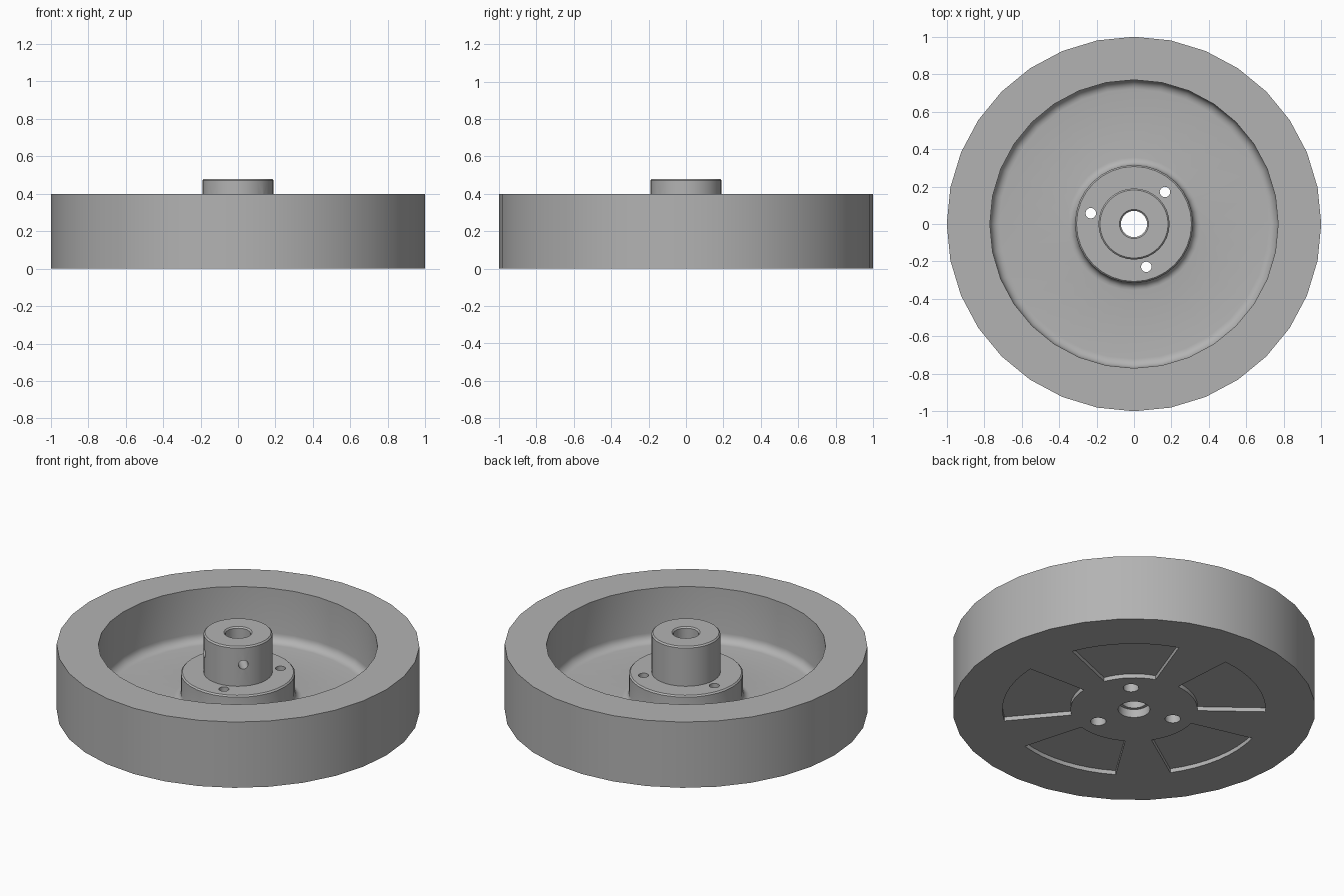
import bpy, bmesh, math
from math import sin, cos, pi, radians

if "Cube" in bpy.data.objects:
    bpy.data.objects.remove(bpy.data.objects["Cube"], do_unlink=True)

SIDES = 32
BOLT_TURN = radians(46)

grey = bpy.data.materials.new("plain grey")
grey.use_nodes = True
colour = (0.45, 0.45, 0.45, 1)
grey.diffuse_color = colour
grey.node_tree.nodes["Principled BSDF"].inputs["Base Color"].default_value = colour


def finish(name, bm):
    bmesh.ops.recalc_face_normals(bm, faces=bm.faces)
    mesh = bpy.data.meshes.new(name)
    bm.to_mesh(mesh)
    bm.free()
    mesh.materials.append(grey)
    obj = bpy.data.objects.new(name, mesh)
    bpy.context.collection.objects.link(obj)
    return obj


def lathe(name, profile):
    """Revolve a closed (radius, height) profile around z."""
    bm = bmesh.new()
    rings = [[bm.verts.new((r * cos(2 * pi * i / SIDES), r * sin(2 * pi * i / SIDES), z))
              for i in range(SIDES)] for r, z in profile]
    for k, ring in enumerate(rings):
        upper = rings[(k + 1) % len(rings)]
        for i in range(SIDES):
            j = (i + 1) % SIDES
            bm.faces.new((ring[i], ring[j], upper[j], upper[i]))
    return finish(name, bm)


def prism(name, outline, low, high):
    bm = bmesh.new()
    bottom = [bm.verts.new((x, y, low)) for x, y in outline]
    top = [bm.verts.new((x, y, high)) for x, y in outline]
    bm.faces.new(bottom)
    bm.faces.new(top)
    for i in range(len(outline)):
        j = (i + 1) % len(outline)
        bm.faces.new((bottom[i], bottom[j], top[j], top[i]))
    return finish(name, bm)


def arc(radius, start, end, steps, cx=0, cy=0):
    return [(cx + radius * cos(start + (end - start) * i / steps),
             cy + radius * sin(start + (end - start) * i / steps))
            for i in range(steps + 1)]


def drill(name, radius, cx, cy, low, high):
    return prism(name, arc(radius, 0, 2 * pi, 20, cx, cy)[:-1], low, high)


def cut(target, cutter):
    mod = target.modifiers.new("cut", "BOOLEAN")
    mod.operation = "DIFFERENCE"
    mod.solver = "EXACT"
    mod.object = cutter
    bpy.context.view_layer.objects.active = target
    bpy.ops.object.modifier_apply(modifier=mod.name)
    bpy.data.objects.remove(cutter, do_unlink=True)


# Tire band
tire = lathe("tire", [(0.82, 0), (1, 0), (1, 0.4), (0.82, 0.4)])

# Rim, dished web and stepped hub in one turned section
floor, fillet = 0.08, 0.05
section = [(0.088, 0), (0.82, 0), (0.82, 0.4), (0.77, 0.4)]
section += arc(fillet, 0, -pi / 2, 6, 0.77 - fillet, floor + fillet)
section += arc(0.04, -pi / 2, -pi, 5, 0.355, floor + 0.04)
section += [(0.315, 0.232), (0.307, 0.24), (0.19, 0.24),
            (0.19, 0.472), (0.182, 0.48), (0.078, 0.48), (0.07, 0.472),
            (0.07, 0.05), (0.088, 0.05)]
wheel = lathe("wheel_hub", section)

# Five shallow sector pockets under the web
for k in range(5):
    mid, half = BOLT_TURN + k * 2 * pi / 5, radians(24)
    outline = arc(0.725, mid - half, mid + half, 8) + arc(0.35, mid + half, mid - half, 8)
    cut(wheel, prism("pocket_cutter", outline, -0.1, 0.025))

# Three counterbored bolt holes through the flange
for k in range(3):
    a = BOLT_TURN + k * 2 * pi / 3
    x, y = 0.238 * cos(a), 0.238 * sin(a)
    cut(wheel, drill("bolt_cutter", 0.028, x, y, -0.1, 0.3))
    cut(wheel, drill("counterbore_cutter", 0.043, x, y, -0.1, 0.1))

# Two set screw holes from the hub side into the bore
for a in (-BOLT_TURN, -BOLT_TURN - pi / 2):
    cutter = drill("set_screw_cutter", 0.027, 0, 0, 0.03, 0.25)
    cutter.rotation_euler = (0, pi / 2, a)
    cutter.location.z = 0.37
    bpy.context.view_layer.update()
    cut(wheel, cutter)

# Smooth shading with crisp edges
for obj in (tire, wheel):
    bpy.ops.object.select_all(action="DESELECT")
    obj.select_set(True)
    bpy.context.view_layer.objects.active = obj
    bpy.ops.object.shade_smooth_by_angle(angle=radians(30))
